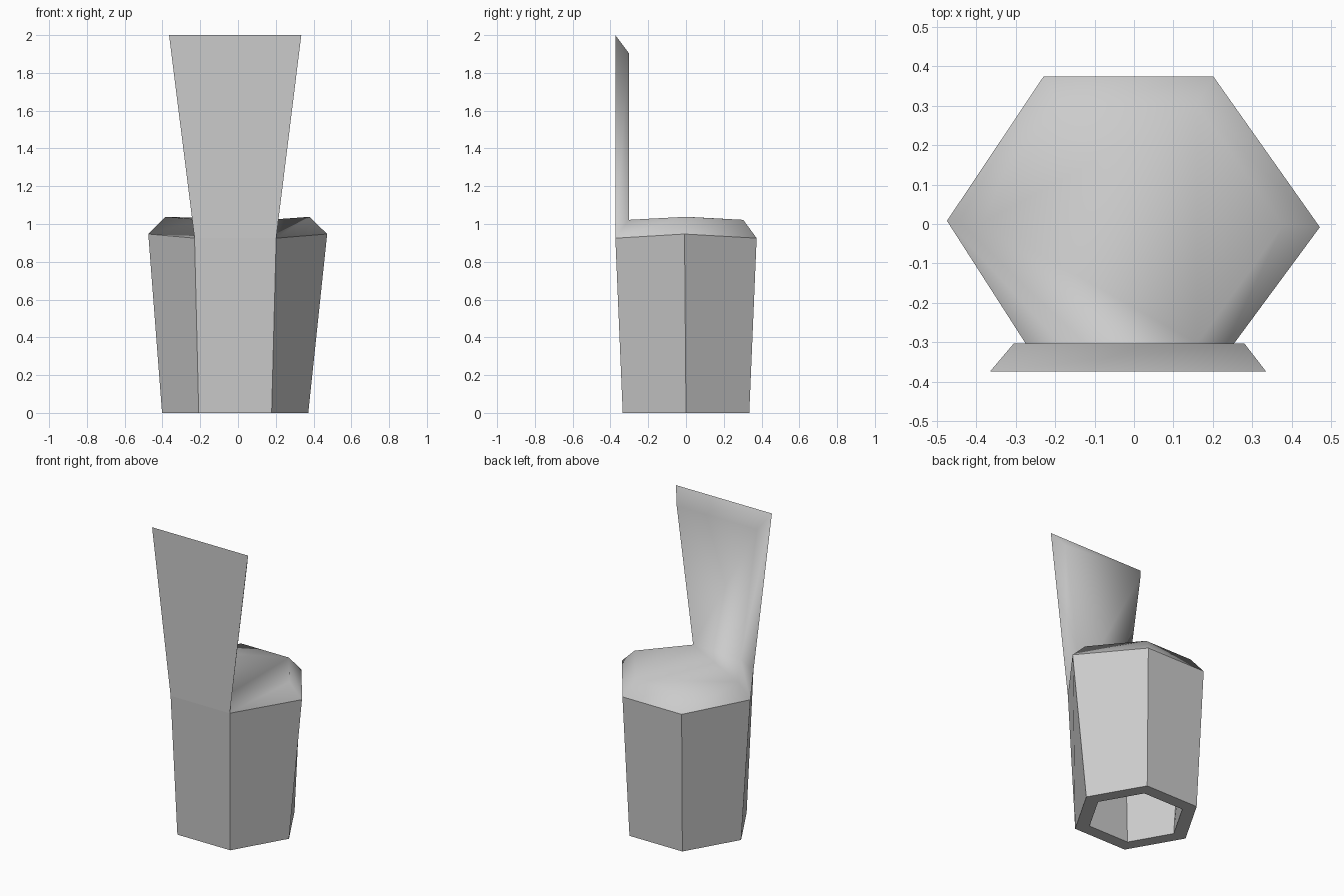
import bpy, bmesh

if "Cube" in bpy.data.objects:
    bpy.data.objects.remove(bpy.data.objects["Cube"])

bm = bmesh.new()


def hex_ring(left, right, side_l, side_r, half_y, z_end, z_side, skew=0.0):
    """Six-sided ring: end points on the x axis, two flat sides facing +-y."""
    pts = [(right, -skew, z_end), (side_r, half_y, z_side), (side_l, half_y, z_side),
           (left, skew, z_end), (side_l, -half_y, z_side), (side_r, -half_y, z_side)]
    return [bm.verts.new(p) for p in pts]


def bridge(a, b):
    return [bm.faces.new((a[i], a[(i + 1) % 6], b[(i + 1) % 6], b[i])) for i in range(6)]


# Rings from the hollow's ceiling, down and round the foot, up to the seat
ceiling = hex_ring(-0.375, 0.368, -0.182, 0.157, 0.30, 0.93, 0.93)
foot_in = hex_ring(-0.31, 0.28, -0.163, 0.133, 0.255, 0.0, 0.0)
foot_out = hex_ring(-0.402, 0.372, -0.208, 0.178, 0.335, 0.0, 0.0)
rim = hex_ring(-0.475, 0.472, -0.23, 0.202, 0.374, 0.947, 0.925, 0.008)
seat = hex_ring(-0.383, 0.378, -0.187, 0.16, 0.303, 1.038, 1.022, 0.004)

# Hollow base
bm.faces.new(ceiling)
bridge(ceiling, foot_in)
bridge(foot_in, foot_out)
bridge(foot_out, rim)

# Bevelled seat top
bevel = bridge(rim, seat)
top = bm.faces.new(seat)
soft = set(bevel[:4] + bevel[5:] + [top])

# Backrest: the front bevel face raised into a flaring slab
fl, fr, bl, br = rim[4], rim[5], seat[4], seat[5]
bm.faces.remove(bevel[4])
soft.discard(bevel[4])
tfl, tfr, tbr, tbl = [bm.verts.new(p) for p in
                      ((-0.365, -0.374, 2.0), (0.335, -0.374, 2.0),
                       (0.28, -0.303, 1.905), (-0.305, -0.303, 1.905))]
bm.faces.new((fl, fr, tfr, tfl))
soft |= {bm.faces.new(q) for q in ((fr, br, tbr, tfr), (br, bl, tbl, tbr),
                                   (bl, fl, tfl, tbl), (tfl, tfr, tbr, tbl))}

# Soft shading across the seat and inside of the back, crisp edges elsewhere
bmesh.ops.recalc_face_normals(bm, faces=bm.faces)
for f in bm.faces:
    f.smooth = f in soft
crease = {bl, br}
for e in bm.edges:
    e.smooth = all(f in soft for f in e.link_faces) and set(e.verts) != crease

mesh = bpy.data.meshes.new("hexagonal_chair")
bm.to_mesh(mesh)
bm.free()
chair = bpy.data.objects.new("hexagonal_chair", mesh)
bpy.context.collection.objects.link(chair)
